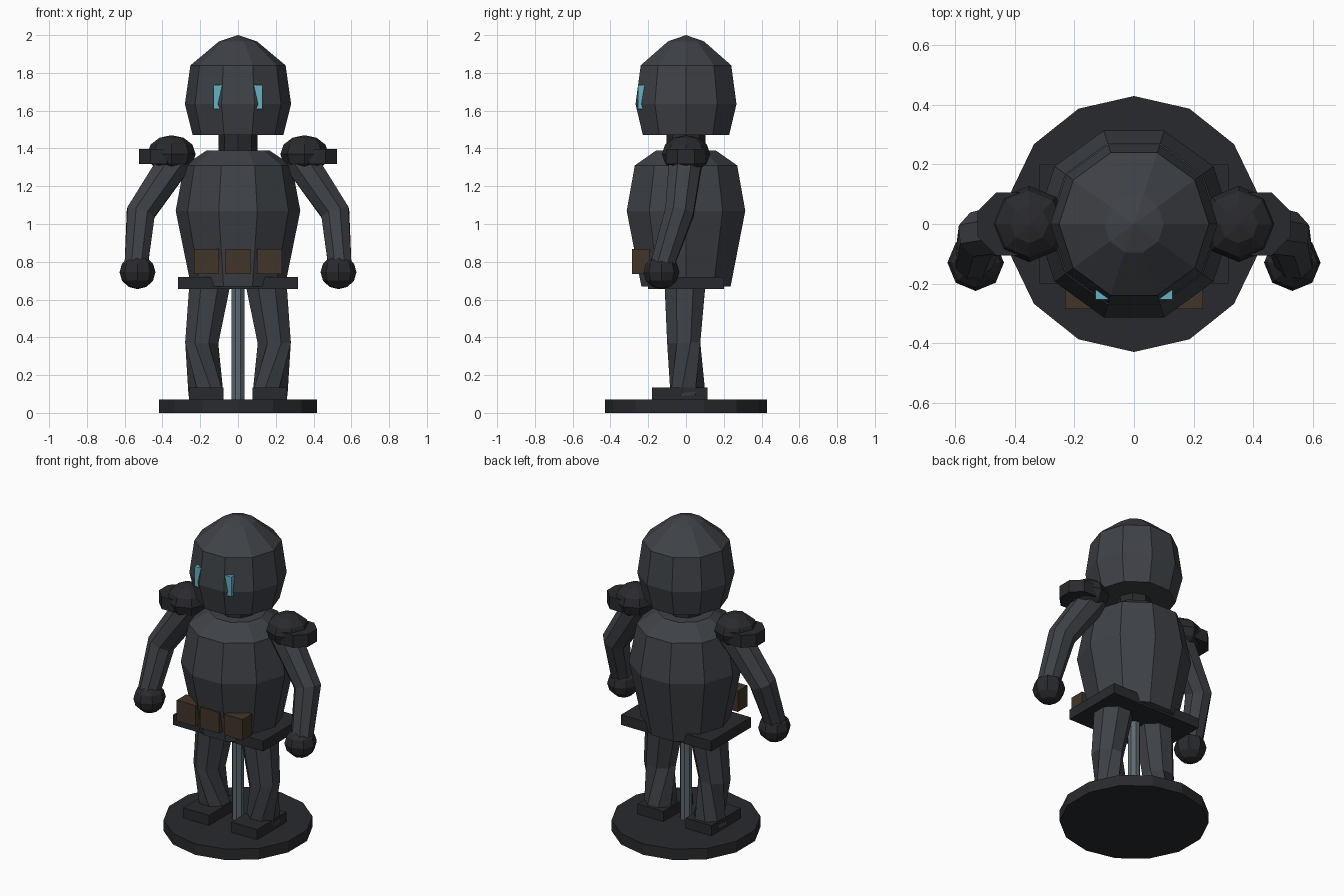
import bpy, bmesh
from math import sin, cos, pi, radians
from mathutils import Vector, Matrix

if "Cube" in bpy.data.objects:
    bpy.data.objects.remove(bpy.data.objects["Cube"])


def material(name, rgb):
    m = bpy.data.materials.new(name)
    m.diffuse_color = (*rgb, 1)
    m.use_nodes = True
    m.node_tree.nodes["Principled BSDF"].inputs["Base Color"].default_value = m.diffuse_color
    return m


CLOTH = material("slate", (0.048, 0.053, 0.062))
DARK = material("charcoal", (0.022, 0.023, 0.027))
STEEL = material("steel", (0.11, 0.14, 0.16))
LEATHER = material("leather", (0.055, 0.036, 0.022))
GLOW = material("cyan", (0.13, 0.45, 0.56))


def finish(bm, name, mat):
    bmesh.ops.recalc_face_normals(bm, faces=bm.faces)
    me = bpy.data.meshes.new(name)
    bm.to_mesh(me)
    bm.free()
    me.materials.append(mat)
    ob = bpy.data.objects.new(name, me)
    bpy.context.collection.objects.link(ob)
    return ob


def skin(rings, name, mat):
    """Bridge rings of points and cap both ends."""
    bm = bmesh.new()
    vs = [[bm.verts.new(p) for p in r] for r in rings]
    n = len(vs[0])
    for a, b in zip(vs, vs[1:]):
        for i in range(n):
            j = (i + 1) % n
            bm.faces.new((a[i], a[j], b[j], b[i]))
    bm.faces.new(vs[0])
    bm.faces.new(vs[-1])
    bmesh.ops.remove_doubles(bm, verts=bm.verts, dist=1e-4)
    return finish(bm, name, mat)


def lathe(name, profile, n, mat, start=0.0, centre=(0, 0)):
    rings = [[(centre[0] + r * cos(start + 2 * pi * i / n),
               centre[1] + r * sin(start + 2 * pi * i / n), z) for i in range(n)]
             for r, z in profile]
    return skin(rings, name, mat)


def limb(name, path, radii, mat, n=8, twists=(0, 0, 0)):
    pts = [Vector(p) for p in path]
    rings = []
    for k, p in enumerate(pts):
        before = (p - pts[k - 1]).normalized() if k else Vector()
        after = (pts[k + 1] - p).normalized() if k + 1 < len(pts) else Vector()
        t = (before + after).normalized()
        u = t.cross(Vector((0, 1, 0))).normalized()
        v = t.cross(u)
        rings.append([p + radii[k] * (u * cos(a) + v * sin(a)) for a in
                      (2 * pi * (i + 0.5) / n + radians(twists[k]) for i in range(n))])
    return skin(rings, name, mat)


def box(name, lo, hi, mat):
    lo, hi = Vector(lo), Vector(hi)
    bm = bmesh.new()
    bmesh.ops.create_cube(bm, size=1, matrix=Matrix.Translation((lo + hi) / 2)
                          @ Matrix.Diagonal((*(hi - lo), 1)))
    return finish(bm, name, mat)


def ball(name, centre, radii, mat, segs=8, rings=6):
    bm = bmesh.new()
    bmesh.ops.create_uvsphere(bm, u_segments=segs, v_segments=rings, radius=1,
                              matrix=Matrix.Translation(centre) @ Matrix.Diagonal((*radii, 1)))
    return finish(bm, name, mat)


def mirrored(ob):
    """Add the matching part on the other side of x = 0."""
    twin = ob.copy()
    twin.data = ob.data.copy()
    twin.name = ob.name.replace("right", "left")
    twin.data.transform(Matrix.Diagonal((-1, 1, 1, 1)))
    twin.data.flip_normals()
    bpy.context.collection.objects.link(twin)


# Stand
lathe("base_disc", [(0.43, 0), (0.43, 0.07)], 14, DARK, pi / 2)
lathe("support_pole", [(0.036, 0.07), (0.036, 0.68)], 8, STEEL, pi / 8)

# Body and head
lathe("torso", [(0.248, 0.668), (0.33, 1.07), (0.285, 1.31), (0.165, 1.39)], 10, CLOTH)
lathe("neck", [(0.102, 1.36), (0.102, 1.5)], 8, DARK)
lathe("helmet", [(0.24, 1.47), (0.281, 1.635), (0.252, 1.84), (0.1, 1.967), (0, 2.0)], 10, CLOTH)

# Belt plate and pouches
box("belt", (-0.317, -0.2, 0.655), (0.317, 0.2, 0.72), DARK)
box("centre_pouch", (-0.067, -0.285, 0.735), (0.067, -0.19, 0.868), LEATHER)
mirrored(box("right_pouch", (0.1, -0.285, 0.735), (0.232, -0.19, 0.868), LEATHER))

# Eyes
mirrored(box("right_eye", (0.06, -0.253, 1.61), (0.13, -0.2, 1.735), GLOW))

# Arms, hands and shoulder guards
mirrored(limb("right_arm", [(0.32, 0, 1.35), (0.515, -0.035, 1.06), (0.54, -0.13, 0.77)],
              (0.095, 0.082, 0.066), CLOTH))
mirrored(ball("right_hand", (0.532, -0.13, 0.745), (0.095, 0.095, 0.09), DARK))
mirrored(ball("right_shoulder", (0.352, 0, 1.37), (0.128, 0.128, 0.1), DARK))
mirrored(lathe("right_shoulder_guard", [(0.115, 1.318), (0.115, 1.397)], 8, DARK,
               pi / 8, (0.419, 0)))

# Legs and boots
mirrored(limb("right_leg", [(0.147, -0.005, 0.7), (0.192, -0.012, 0.37), (0.17, 0.01, 0.1)],
              (0.118, 0.095, 0.1), CLOTH, twists=(0, 0, 45)))
mirrored(box("right_boot", (0.078, -0.18, 0.068), (0.26, 0.115, 0.135), DARK))
